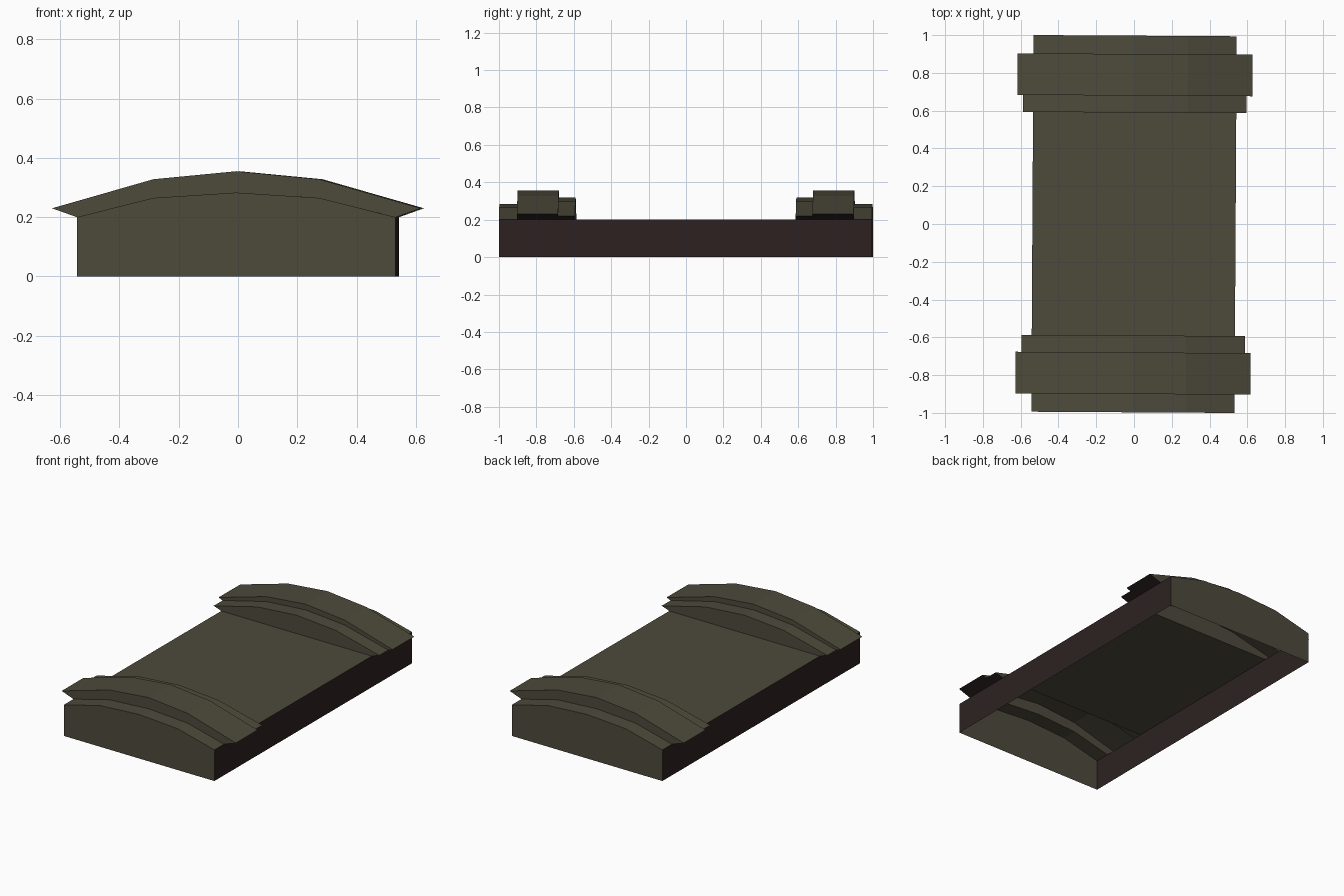
import bpy
import bmesh
from mathutils import Vector, Matrix

if "Cube" in bpy.data.objects:
    bpy.data.objects.remove(bpy.data.objects["Cube"])


def material(name, rgb):
    m = bpy.data.materials.new(name)
    m.diffuse_color = (*rgb, 1)
    m.use_nodes = True
    m.node_tree.nodes["Principled BSDF"].inputs["Base Color"].default_value = m.diffuse_color
    return m


STONE = material("olive stone", (0.075, 0.068, 0.044))
DARK = material("dark brown", (0.026, 0.0155, 0.0155))

W, H, L = 0.538, 0.2, 0.997      # half width, wall height, half length
TURN = Matrix.Rotation(-0.006, 4, 'Z')   # whole model sits very slightly turned


def build(name, faces):
    """faces: (points, outward direction, material index)"""
    bm = bmesh.new()
    for pts, out, mi in faces:
        f = bm.faces.new([bm.verts.new(p) for p in pts])
        f.normal_update()
        if f.normal.dot(Vector(out)) < 0:
            f.normal_flip()
        f.material_index = mi
    bmesh.ops.remove_doubles(bm, verts=bm.verts, dist=0.0001)
    bm.transform(TURN)
    me = bpy.data.meshes.new(name)
    bm.to_mesh(me)
    bm.free()
    me.materials.append(STONE)
    me.materials.append(DARK)
    ob = bpy.data.objects.new(name, me)
    bpy.context.collection.objects.link(ob)


def arch(tip_x, tip_z, mid_z, top_z):
    return [(-tip_x, tip_z), (-0.28, mid_z), (0, top_z), (0.28, mid_z), (tip_x, tip_z)]


# Arched bands from the outer end inwards: profile, outer y, inner y
BANDS = [
    (arch(W, H, 0.265, 0.283), L, 0.9),
    (arch(0.622, 0.23, 0.328, 0.355), 0.9, 0.68),
    (arch(0.592, 0.219, 0.296, 0.318), 0.68, 0.59),
]


def at(p, y):
    return (p[0], y, p[1])


def arched_end(s):
    faces = []
    # end wall
    wall = [(-W, 0)] + BANDS[0][0] + [(W, 0)]
    faces.append(([at(p, s * L) for p in wall], (0, s, 0), 0))
    for prof, y0, y1 in BANDS:
        # sloping tops
        for a, b in zip(prof, prof[1:]):
            faces.append(([at(a, s * y0), at(b, s * y0), at(b, s * y1), at(a, s * y1)], (0, 0, 1), 0))
        # dark undersides of the overhang
        if prof[-1][0] > W + 0.01:
            for k in (-1, 1):
                t, c = (k * prof[-1][0], prof[-1][1]), (k * W, H)
                faces.append(([at(t, s * y0), at(c, s * y0), at(c, s * y1), at(t, s * y1)], (0, 0, -1), 1))
    # steps between neighbouring bands
    for (p, _, y), (q, _, _), d in ((BANDS[0], BANDS[1], s), (BANDS[1], BANDS[2], -s)):
        for i in range(4):
            quad = [p[i], p[i + 1], q[i + 1], q[i]]
            faces.append(([at(v, s * y) for v in quad], (0, d, 0), 0))
    # inner face above the flat panel
    faces.append(([at(v, s * 0.59) for v in [(-W, H)] + BANDS[2][0] + [(W, H)]], (0, -s, 0), 0))
    return faces


build("front_arched_end", arched_end(-1))
build("back_arched_end", arched_end(1))

# Flat panel between the arched ends
build("top_panel", [([(-W, -0.59, H), (W, -0.59, H), (W, 0.59, H), (-W, 0.59, H)], (0, 0, 1), 0)])

# Long side walls, open underneath
build("side_walls", [([(k * W, -L, 0), (k * W, L, 0), (k * W, L, H), (k * W, -L, H)], (k, 0, 0), 1)
                     for k in (-1, 1)])
